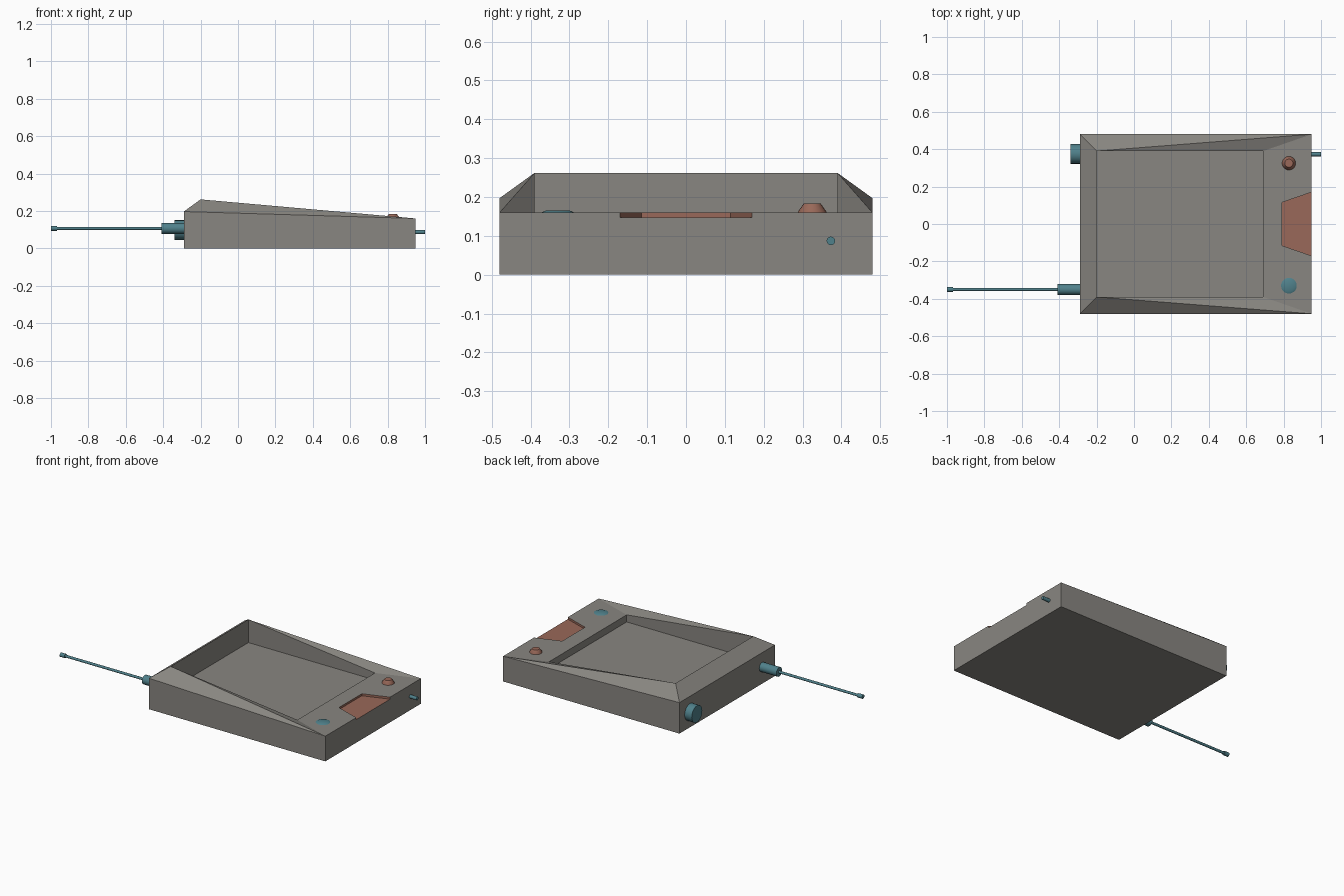
import bpy, bmesh, math
from mathutils import Vector

if "Cube" in bpy.data.objects:
    bpy.data.objects.remove(bpy.data.objects["Cube"])


def material(name, color):
    m = bpy.data.materials.new(name)
    m.diffuse_color = color
    m.use_nodes = True
    m.node_tree.nodes["Principled BSDF"].inputs["Base Color"].default_value = m.diffuse_color
    return m


GREY = material("grey", (0.25, 0.24, 0.22, 1))
TEAL = material("teal", (0.08, 0.22, 0.26, 1))
RUST = material("rust", (0.32, 0.14, 0.10, 1))


def finish(name, bm, *mats):
    bmesh.ops.recalc_face_normals(bm, faces=bm.faces)
    me = bpy.data.meshes.new(name)
    bm.to_mesh(me)
    bm.free()
    for m in mats:
        me.materials.append(m)
    ob = bpy.data.objects.new(name, me)
    bpy.context.collection.objects.link(ob)
    return ob


def turned(name, base, axis, profile, mat, n=20):
    """Stack of rings (distance along axis, radius), capped at both ends."""
    bm = bmesh.new()
    rot = Vector((0, 0, 1)).rotation_difference(Vector(axis))
    rings = []
    for d, r in profile:
        ring = []
        for i in range(n):
            a = 2 * math.pi * i / n
            p = Vector((r * math.cos(a), r * math.sin(a), d))
            ring.append(bm.verts.new(Vector(base) + rot @ p))
        rings.append(ring)
    for a, b in zip(rings, rings[1:]):
        for i in range(n):
            j = (i + 1) % n
            bm.faces.new((a[i], a[j], b[j], b[i]))
    bm.faces.new(rings[0])
    bm.faces.new(rings[-1])
    ob = finish(name, bm, mat)
    bpy.context.view_layer.objects.active = ob
    ob.select_set(True)
    bpy.ops.object.shade_smooth_by_angle(angle=math.radians(30))
    ob.select_set(False)


# Case: half points (x, y, z), each made on both sides (index 0 is -y, 1 is +y)
half = {
    "base_back": (-0.29, 0.48, 0), "base_front": (0.95, 0.48, 0),
    "edge_back": (-0.29, 0.48, 0.197), "edge_front": (0.95, 0.48, 0.16),
    "rim_back": (-0.20, 0.39, 0.262), "rim_front": (0.69, 0.39, 0.16),
    "floor_back": (-0.20, 0.39, 0.115), "floor_front": (0.69, 0.39, 0.115),
    "notch_out": (0.95, 0.17, 0.16), "notch_in": (0.79, 0.115, 0.16),
    "slot_out": (0.95, 0.17, 0.147), "slot_in": (0.79, 0.115, 0.147),
}
bm = bmesh.new()
V = {k: [bm.verts.new((x, s * y, z)) for s in (-1, 1)] for k, (x, y, z) in half.items()}


def across(*keys, mat=0):
    """Face that spans both sides symmetrically."""
    f = bm.faces.new([V[k][0] for k in keys] + [V[k][1] for k in reversed(keys)])
    f.material_index = mat


def both(*keys, mat=0):
    """Same face on each side."""
    for s in (0, 1):
        bm.faces.new([V[k][s] for k in keys]).material_index = mat


across("base_back", "base_front")
across("base_back", "edge_back")
across("edge_back", "rim_back")
across("rim_back", "floor_back")
across("floor_back", "floor_front")
across("floor_front", "rim_front")
across("rim_front", "edge_front", "notch_out", "notch_in")
across("base_front", "edge_front", "notch_out", "slot_out")
both("base_back", "base_front", "edge_front", "edge_back")
both("edge_back", "edge_front", "rim_back")
both("rim_back", "edge_front", "rim_front")
both("rim_back", "rim_front", "floor_front", "floor_back")
# Coloured finger notch
across("slot_out", "slot_in", mat=1)
across("slot_in", "notch_in", mat=1)
both("slot_out", "slot_in", "notch_in", "notch_out", mat=1)
finish("case", bm, GREY, RUST)

# Buttons on the front panel
turned("tall_button", (0.828, 0.325, 0.155), (0, 0, 1),
       [(0, 0.037), (0.008, 0.036), (0.028, 0.022)], RUST)
turned("flat_button", (0.828, -0.33, 0.155), (0, 0, 1),
       [(0, 0.042), (0.005, 0.042), (0.010, 0.031)], TEAL)

# Side fittings
turned("front_pin", (0.94, 0.373, 0.087), (1, 0, 0), [(0, 0.011), (0.06, 0.011)], TEAL)
turned("back_knob", (-0.28, 0.375, 0.098), (-1, 0, 0), [(0, 0.053), (0.06, 0.053)], TEAL)

# Antenna: socket, rod and tip in one profile
turned("antenna", (-0.28, -0.35, 0.107), (-1, 0, 0),
       [(0, 0.029), (0.13, 0.029), (0.13, 0.008), (0.687, 0.008),
        (0.687, 0.013), (0.72, 0.013)], TEAL)
